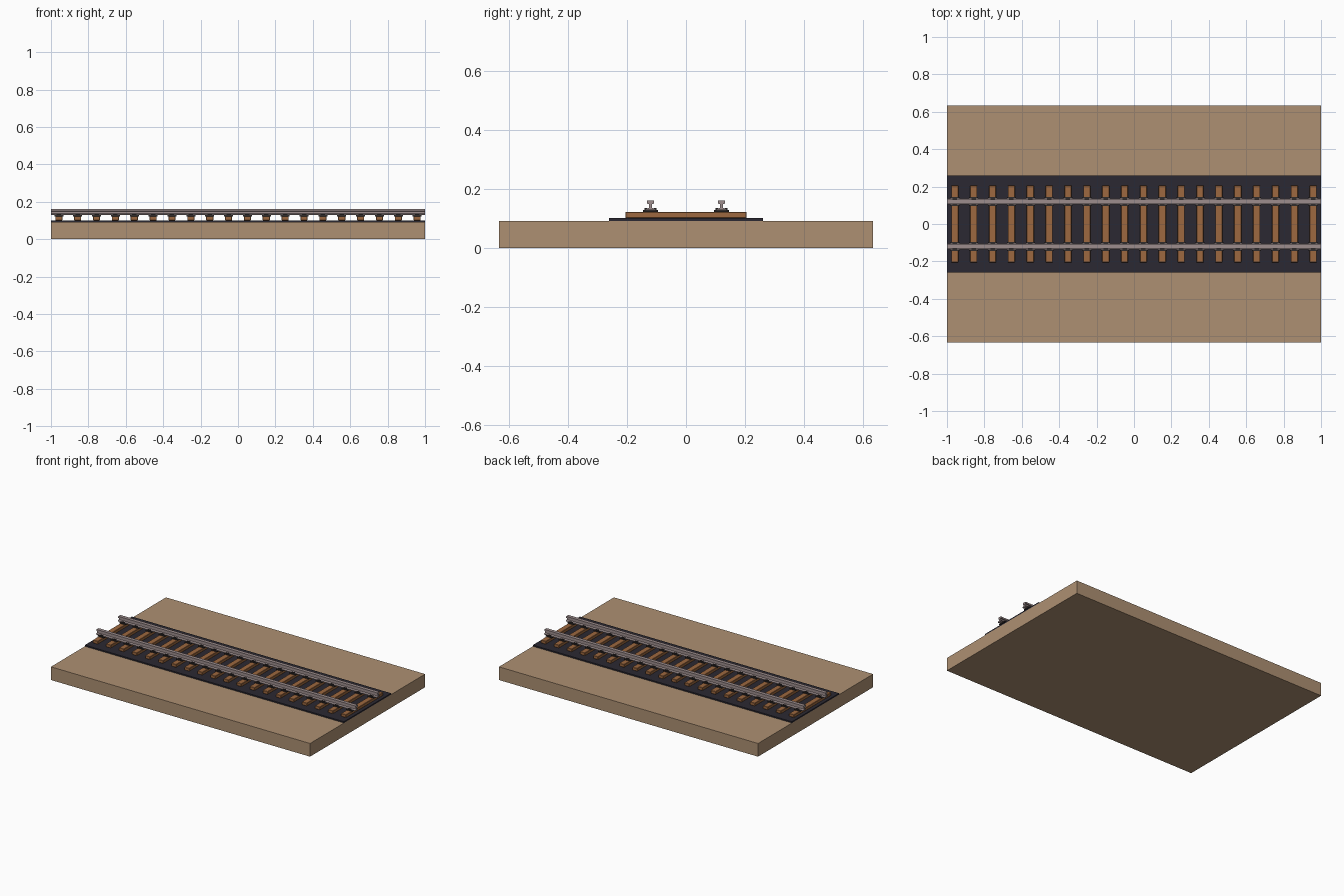
import bpy, bmesh

if "Cube" in bpy.data.objects:
    bpy.data.objects.remove(bpy.data.objects["Cube"])


def material(name, rgb):
    m = bpy.data.materials.new(name)
    m.diffuse_color = (*rgb, 1)
    m.use_nodes = True
    m.node_tree.nodes["Principled BSDF"].inputs["Base Color"].default_value = m.diffuse_color
    return m


WOOD = material("board_wood", (0.42, 0.28, 0.17))
BED = material("dark_bed", (0.024, 0.022, 0.032))
TIE = material("tie_wood", (0.34, 0.14, 0.05))
STEEL = material("rail_steel", (0.34, 0.27, 0.27))
IRON = material("plate_iron", (0.03, 0.025, 0.025))


def extrude(name, profile, x0, x1, mat):
    """Extrude a closed (y, z) profile along x."""
    bm = bmesh.new()
    face = bm.faces.new([bm.verts.new((x0, y, z)) for y, z in profile])
    out = bmesh.ops.extrude_face_region(bm, geom=[face])
    verts = [v for v in out["geom"] if isinstance(v, bmesh.types.BMVert)]
    bmesh.ops.translate(bm, verts=verts, vec=(x1 - x0, 0, 0))
    bmesh.ops.recalc_face_normals(bm, faces=bm.faces)
    me = bpy.data.meshes.new(name)
    bm.to_mesh(me)
    bm.free()
    me.materials.append(mat)
    ob = bpy.data.objects.new(name, me)
    bpy.context.collection.objects.link(ob)
    return ob


def box(name, x, y, z, mat):
    profile = [(y[0], z[0]), (y[1], z[0]), (y[1], z[1]), (y[0], z[1])]
    return extrude(name, profile, x[0], x[1], mat)


# base board and dark track bed
box("base_board", (-1, 1), (-0.634, 0.634), (0, 0.092), WOOD)
box("track_bed", (-1, 1), (-0.26, 0.26), (0.092, 0.101), BED)

# rails: I-shaped section, half profile mirrored
half = [(0.017, 0.128), (0.017, 0.132), (0.005, 0.136),
        (0.005, 0.148), (0.012, 0.150), (0.012, 0.161)]
GAUGE = 0.12
for side, label in ((-1, "front"), (1, "back")):
    c = side * GAUGE
    section = [(c + y, z) for y, z in half] + [(c - y, z) for y, z in reversed(half)]
    extrude(f"{label}_rail", section, -1, 1, STEEL)

# ties, each with two rail plates and clips holding the rail foot
COUNT, FIRST = 20, -0.958
for i in range(COUNT):
    x = FIRST - 2 * FIRST * i / (COUNT - 1)
    tie = box(f"tie_{i}", (x - 0.019, x + 0.019), (-0.205, 0.205), (0.101, 0.122), TIE)
    bevel = tie.modifiers.new("bevel", "BEVEL")
    bevel.width = 0.002
    bevel.segments = 1
    for side, label in ((-1, "front"), (1, "back")):
        c = side * GAUGE
        box(f"{label}_plate_{i}", (x - 0.024, x + 0.024), (c - 0.025, c + 0.025),
            (0.121, 0.129), IRON)
        for e in (-1, 1):
            y = c + e * 0.016
            box(f"{label}_clip_{i}", (x - 0.012, x + 0.012), (y - 0.004, y + 0.004),
                (0.128, 0.135), IRON)
